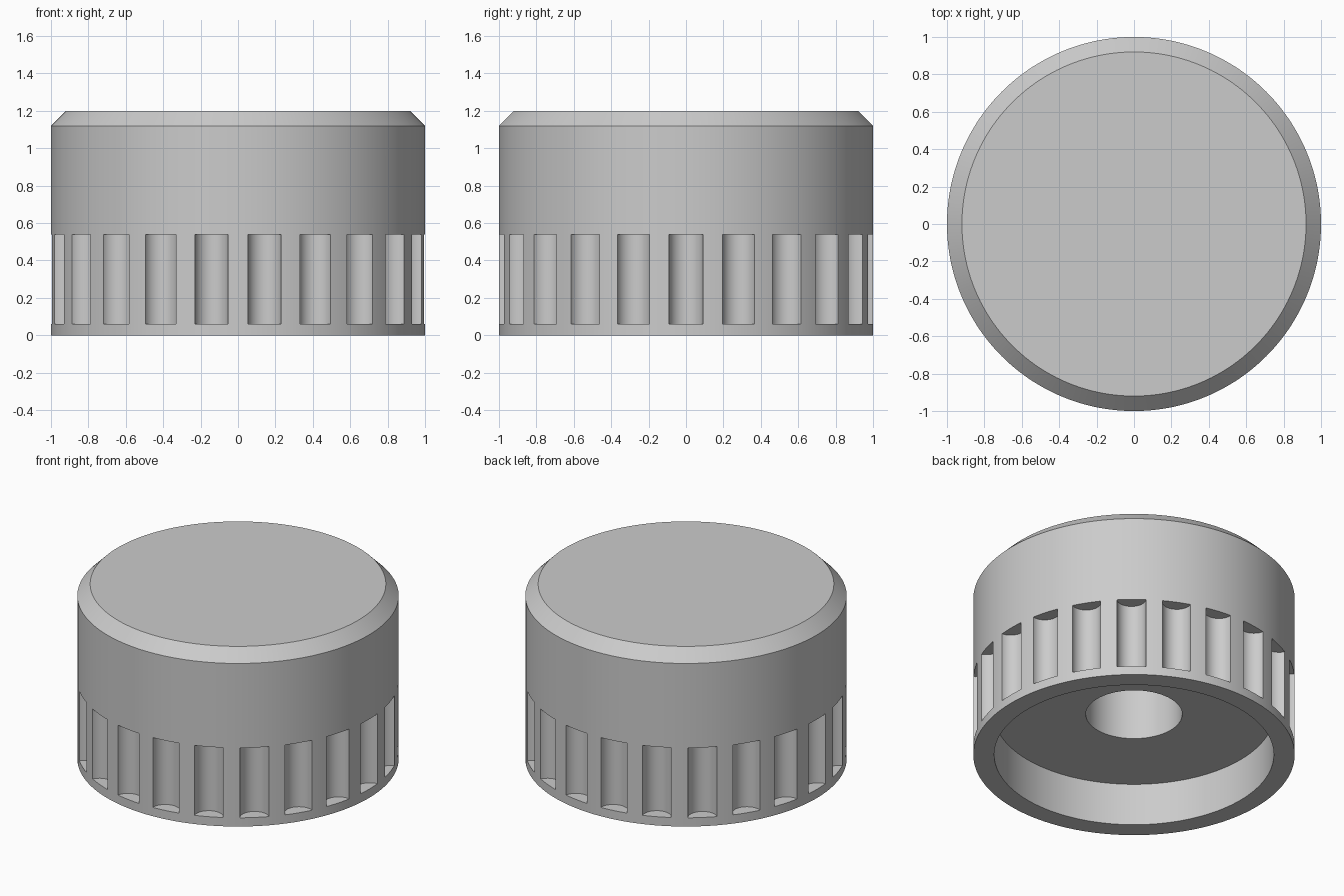
import bpy, bmesh
from math import cos, sin, pi, radians
from mathutils import Matrix

if "Cube" in bpy.data.objects:
    bpy.data.objects.remove(bpy.data.objects["Cube"])

SEGMENTS = 176
FLUTES = 22

# Closed half-section: chamfered body, stepped recess and blind bore underneath
profile = [(0, 1.2), (0.92, 1.2), (1, 1.12), (1, 0), (0.87, 0),
           (0.87, 0.29), (0.30, 0.29), (0.30, 0.90), (0, 0.90)]


def lathe(name, points):
    bm = bmesh.new()
    rings = []
    for r, z in points:
        if r == 0:
            rings.append([bm.verts.new((0, 0, z))])
        else:
            rings.append([bm.verts.new((r * cos(2 * pi * i / SEGMENTS),
                                        r * sin(2 * pi * i / SEGMENTS), z))
                          for i in range(SEGMENTS)])
    for a, b in zip(rings, rings[1:]):
        if len(a) == 1:
            bm.faces.new(b)
        elif len(b) == 1:
            bm.faces.new(a)
        else:
            for i in range(SEGMENTS):
                j = (i + 1) % SEGMENTS
                bm.faces.new((a[i], a[j], b[j], b[i]))
    # end points on the axis are covered by flat discs
    bmesh.ops.delete(bm, geom=[v for v in bm.verts if not v.link_faces], context='VERTS')
    bmesh.ops.recalc_face_normals(bm, faces=bm.faces)
    return to_object(name, bm)


def to_object(name, bm):
    mesh = bpy.data.meshes.new(name)
    bm.to_mesh(mesh)
    bm.free()
    obj = bpy.data.objects.new(name, mesh)
    bpy.context.collection.objects.link(obj)
    return obj


knob = lathe("knob_body", profile)

# Ring of upright cylinders that carve the grip flutes
bm = bmesh.new()
for k in range(FLUTES):
    a = 2 * pi * k / FLUTES
    place = Matrix.Rotation(a, 4, 'Z') @ Matrix.Translation((1.002, 0, 0.30))
    bmesh.ops.create_cone(bm, cap_ends=True, segments=32, radius1=0.091,
                          radius2=0.091, depth=0.48, matrix=place)
cutter = to_object("flute_cutter", bm)
cutter.hide_render = True

mod = knob.modifiers.new("flutes", 'BOOLEAN')
mod.operation = 'DIFFERENCE'
mod.solver = 'EXACT'
mod.object = cutter

bpy.context.view_layer.objects.active = knob
knob.select_set(True)
bpy.ops.object.modifier_apply(modifier=mod.name)
bpy.data.objects.remove(cutter, do_unlink=True)
bpy.ops.object.shade_smooth_by_angle(angle=radians(30))
